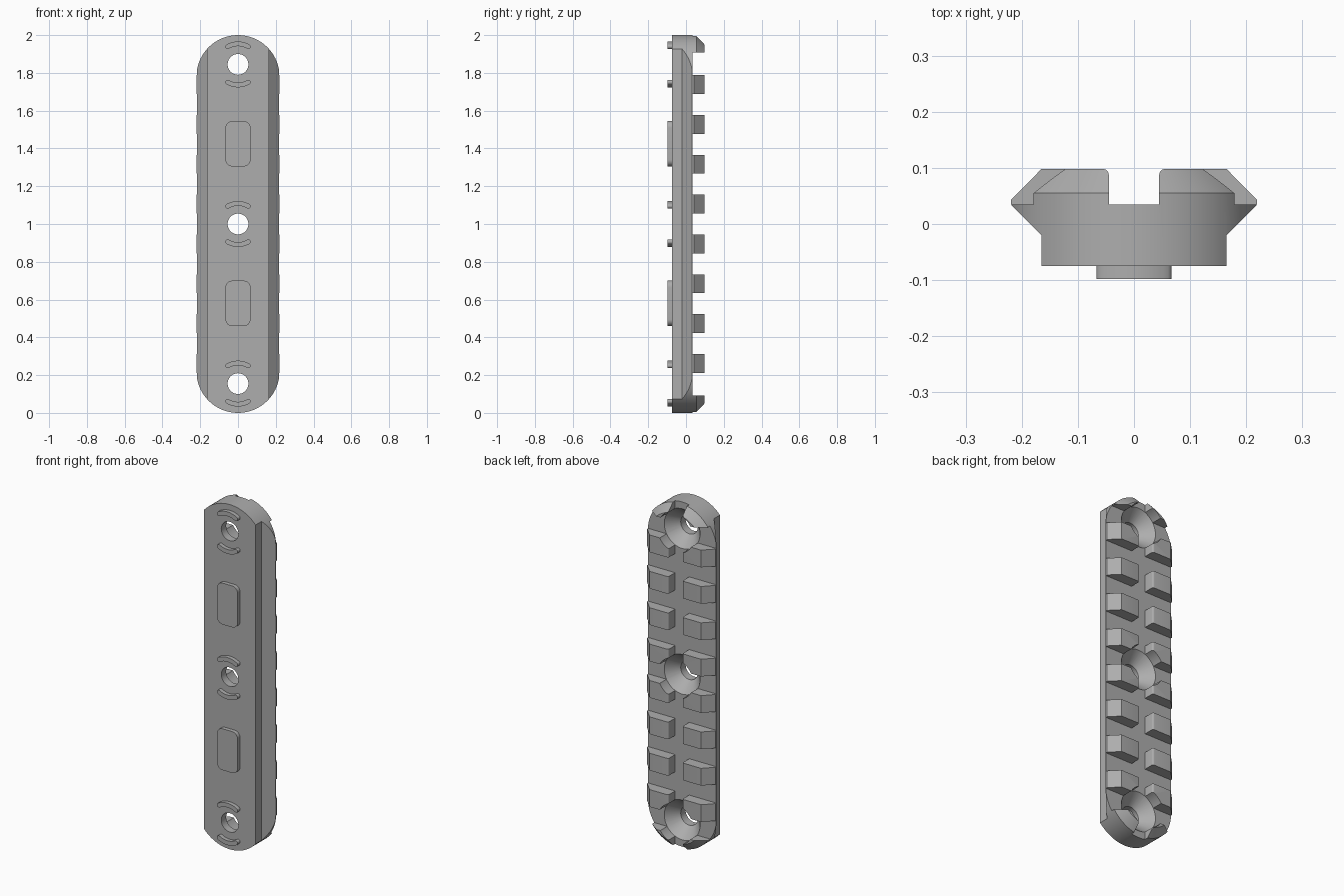
import bpy, bmesh
from math import sin, cos, pi, radians

cube = bpy.data.objects.get("Cube")
if cube:
    bpy.data.objects.remove(cube, do_unlink=True)

grey = bpy.data.materials.new("plain grey")
grey.use_nodes = True
COLOUR = (0.42, 0.42, 0.42, 1)
grey.diffuse_color = COLOUR
grey.node_tree.nodes["Principled BSDF"].inputs["Base Color"].default_value = COLOUR

HOLES = (0.155, 1.0, 1.845)
FRONT, FLOOR, BACK = -0.075, 0.035, 0.098


def loft(name, solids):
    """Each solid is a list of matching loops, skinned together and capped."""
    bm = bmesh.new()
    for loops in solids:
        rings = [[bm.verts.new(p) for p in loop] for loop in loops]
        n = len(rings[0])
        for a, b in zip(rings, rings[1:]):
            for i in range(n):
                j = (i + 1) % n
                bm.faces.new((a[i], a[j], b[j], b[i]))
        bm.faces.new(rings[0][::-1])
        bm.faces.new(rings[-1])
    bmesh.ops.recalc_face_normals(bm, faces=bm.faces)
    mesh = bpy.data.meshes.new(name)
    bm.to_mesh(mesh)
    bm.free()
    mesh.materials.append(grey)
    ob = bpy.data.objects.new(name, mesh)
    bpy.context.collection.objects.link(ob)
    return ob


def extrude_z(profile, z0, z1):
    return [[(x, y, z) for x, y in profile] for z in (z0, z1)]


def extrude_y(outline, y0, y1):
    return [[(x, y, z) for x, z in outline] for y in (y0, y1)]


def arc(cx, cz, r, a0, a1, n):
    steps = [radians(a0 + (a1 - a0) * i / n) for i in range(n + 1)]
    return [(cx + r * cos(a), cz + r * sin(a)) for a in steps]


def rounded_box(cz, w, h, r, n):
    pts = []
    for k, (sx, sz) in enumerate(((1, 1), (-1, 1), (-1, -1), (1, -1))):
        pts += arc(sx * (w - r), cz + sz * (h - r), r, 90 * k, 90 * k + 90, n)
    return pts


def stadium(r, y):
    pts = arc(0, 1.78, r, 0, 180, 48) + arc(0, 0.22, r, 180, 360, 48)
    return [(x, y, z) for x, z in pts]


def boolean(target, tool, operation):
    mod = target.modifiers.new(operation, "BOOLEAN")
    mod.operation, mod.solver, mod.object = operation, "EXACT", tool
    graph = bpy.context.evaluated_depsgraph_get()
    mesh = bpy.data.meshes.new_from_object(target.evaluated_get(graph))
    target.modifiers.clear()
    target.data = mesh
    bpy.data.objects.remove(tool, do_unlink=True)


# Rail base: straight lower walls flaring out to the dovetail edge
half = [(0.165, -0.075), (0.165, -0.02), (0.218, 0.033), (0.218, FLOOR)]
profile = half + [(-x, y) for x, y in reversed(half)]
rail = loft("rail_body", [extrude_z(profile, -0.05, 2.05)])

# Teeth in pairs either side of the central channel
tooth = [(0.205, 0.03), (0.219, FLOOR), (0.219, 0.043), (0.165, BACK)]
tooth += arc(0.055, BACK - 0.01, 0.01, 90, 180, 4) + [(0.045, 0.03)]
spans = [(1 + (i - 3.5) * 0.211 - 0.05, 1 + (i - 3.5) * 0.211 + 0.05) for i in range(8)]
spans += [(-0.05, 0.092), (1.908, 2.05)]
teeth = [extrude_z([(s * x, y) for x, y in tooth], a, b)
         for a, b in spans for s in (1, -1)]
boolean(rail, loft("teeth", teeth), "UNION")

# Rounded ends with a chamfer on the back edge
ends = [stadium(0.22, -0.2), stadium(0.22, 0.055), stadium(0.17, 0.105)]
boolean(rail, loft("end_shape", [ends]), "INTERSECT")

# Countersunk screw holes
steps = ((-0.2, 0.055), (-0.03, 0.055), (FLOOR, 0.115), (0.2, 0.115))
drills = [[[(x, y, z) for x, z in arc(0, cz, r, 0, 352.5, 47)] for y, r in steps]
          for cz in HOLES]
boolean(rail, loft("drills", drills), "DIFFERENCE")

# Raised locating pads on the front
pads = [extrude_y(rounded_box(cz, 0.066, 0.12, 0.035, 8), -0.098, -0.07)
        for cz in (0.58, 1.425)]
locating_pads = loft("locating_pads", pads)

# Curved ribs above and below each hole
ribs = []
for cz in HOLES:
    for s in (1, -1):
        R, t, spread = 0.109, 0.0125, 30
        a0, a1 = 90 - spread, 90 + spread
        tips = [(R * cos(radians(a)), R * sin(radians(a))) for a in (a0, a1)]
        pts = arc(0, 0, R + t, a0, a1, 16)
        pts += arc(*tips[1], t, a1, a1 + 180, 8)[1:-1]
        pts += arc(0, 0, R - t, a1, a0, 16)
        pts += arc(*tips[0], t, a0 + 180, a0 + 360, 8)[1:-1]
        ribs.append(extrude_y([(x, cz + s * z) for x, z in pts], -0.098, -0.07))
curved_ribs = loft("curved_ribs", ribs)

# Smooth the round walls and keep the machined edges crisp
bpy.ops.object.select_all(action="DESELECT")
for ob in (rail, locating_pads, curved_ribs):
    ob.select_set(True)
bpy.context.view_layer.objects.active = rail
bpy.ops.object.shade_smooth_by_angle(angle=radians(25))
